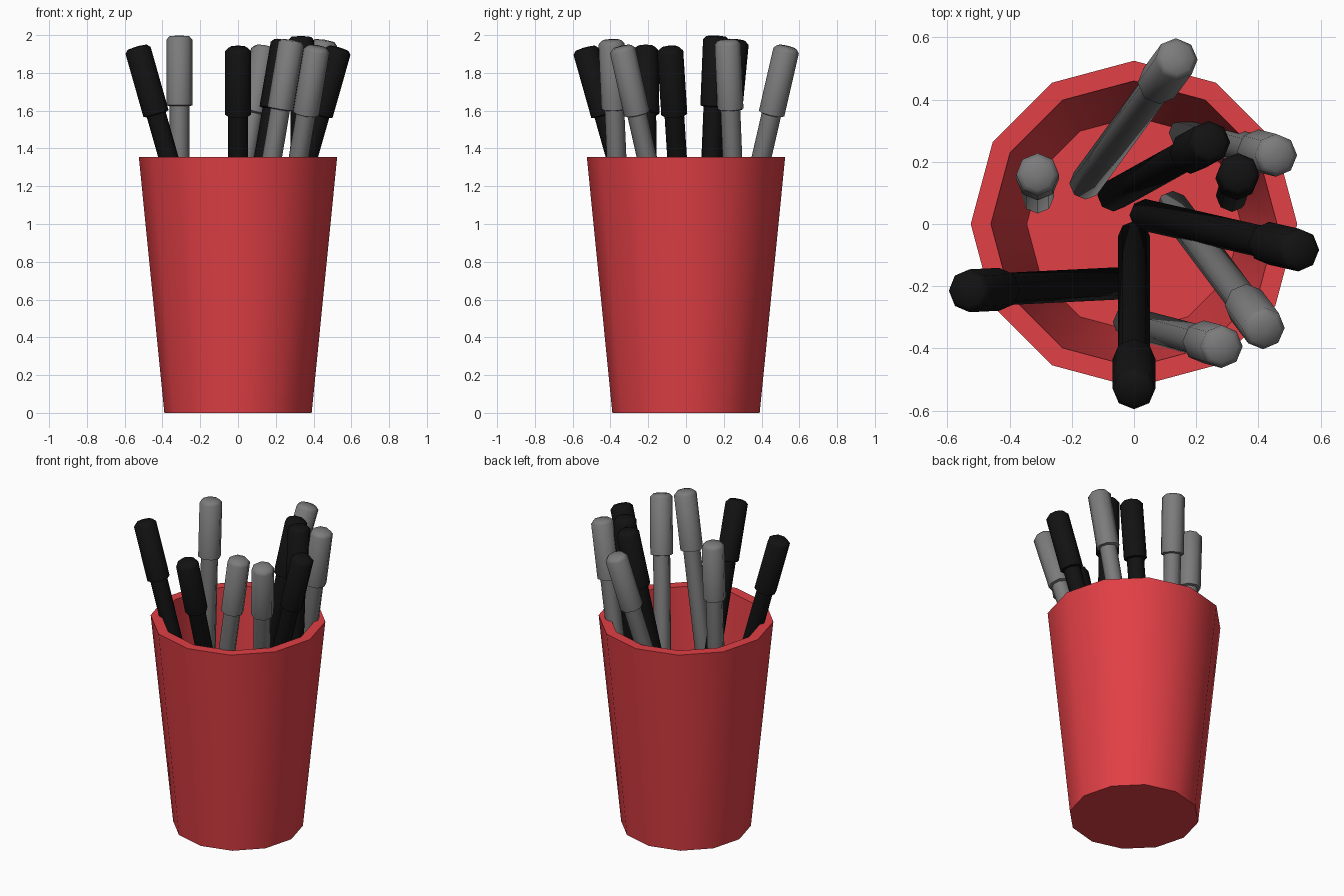
import bpy, bmesh, math
from mathutils import Vector

if "Cube" in bpy.data.objects:
    bpy.data.objects.remove(bpy.data.objects["Cube"])


def material(name, color):
    m = bpy.data.materials.new(name)
    m.diffuse_color = (*color, 1)
    m.use_nodes = True
    m.node_tree.nodes["Principled BSDF"].inputs["Base Color"].default_value = m.diffuse_color
    return m


RED = material("red", (0.75, 0.05, 0.06))
BLACK = material("black", (0.006, 0.006, 0.006))
GREY = material("grey", (0.2, 0.2, 0.2))


def lathe(name, profile, sides, mat, angle):
    """Revolve (radius, height) points about z and close both ends."""
    bm = bmesh.new()
    rings = []
    for r, z in profile:
        rings.append([bm.verts.new((r * math.cos(math.tau * i / sides),
                                    r * math.sin(math.tau * i / sides), z))
                      for i in range(sides)])
    for a, b in zip(rings, rings[1:]):
        for i in range(sides):
            j = (i + 1) % sides
            bm.faces.new((a[i], a[j], b[j], b[i]))
    bm.faces.new(rings[0][::-1])
    bm.faces.new(rings[-1])
    bmesh.ops.recalc_face_normals(bm, faces=bm.faces)
    me = bpy.data.meshes.new(name)
    bm.to_mesh(me)
    bm.free()
    me.materials.append(mat)
    ob = bpy.data.objects.new(name, me)
    bpy.context.collection.objects.link(ob)
    bpy.ops.object.select_all(action='DESELECT')
    ob.select_set(True)
    bpy.context.view_layer.objects.active = ob
    bpy.ops.object.shade_smooth_by_angle(angle=math.radians(angle))
    return ob


# Tapered twelve-sided cup with a wall and a floor
lathe("cup", [(0.39, 0), (0.525, 1.355), (0.46, 1.355), (0.345, 0.05)], 12, RED, 35)


def pen(index, top, foot, mat):
    top, foot = Vector(top), Vector((*foot, 0.16))
    axis = top - foot
    n = axis.length
    rot = Vector((0, 0, 1)).rotation_difference(axis)
    parts = {
        "pen_body": [(0.04, 0), (0.052, 0.02), (0.052, n - 0.3)],
        "pen_cap": [(0.052, n - 0.375), (0.069, n - 0.37),
                    (0.069, n - 0.022), (0.052, n - 0.004), (0.01, n)],
    }
    for name, profile in parts.items():
        ob = lathe(f"{name}_{index}", profile, 8, mat, 50)
        ob.rotation_mode = 'QUATERNION'
        ob.rotation_quaternion = rot
        ob.location = foot


# Pens: top centre, foot position, colour
pens = [
    ((-0.535, -0.215, 1.94), (-0.03, -0.19), BLACK),
    ((0, -0.535, 1.935), (0, -0.035), BLACK),
    ((0.535, -0.085, 1.935), (0.03, 0.03), BLACK),
    ((0.245, 0.265, 1.975), (-0.07, 0.09), BLACK),
    ((0.335, 0.16, 1.995), (0.315, 0.09), BLACK),
    ((0.14, 0.535, 1.94), (-0.16, 0.125), GREY),
    ((-0.31, 0.16, 1.998), (-0.31, 0.085), GREY),
    ((0.46, 0.22, 1.975), (0.16, 0.295), GREY),
    ((0.42, -0.34, 1.94), (0.12, 0.06), GREY),
    ((0.285, -0.395, 1.975), (-0.02, -0.315), GREY),
]
for k, (top, foot, mat) in enumerate(pens, 1):
    pen(k, top, foot, mat)
